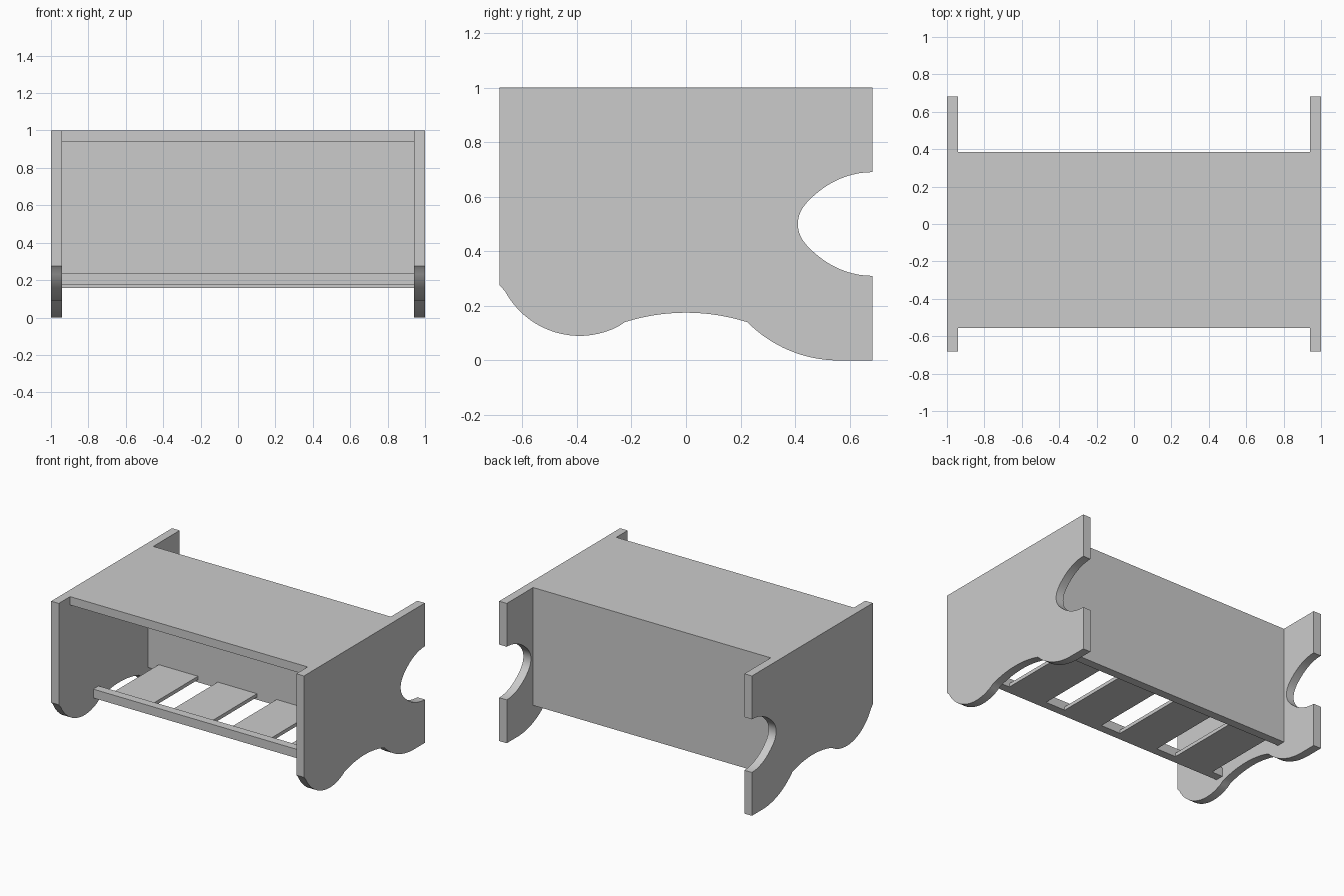
import bpy, bmesh
from math import atan2, cos, sin, tau
from mathutils import Vector
from mathutils.geometry import interpolate_bezier

if "Cube" in bpy.data.objects:
    bpy.data.objects.remove(bpy.data.objects["Cube"])


def box(name, x, y, z):
    """Box from (min, max) ranges."""
    bm = bmesh.new()
    bmesh.ops.create_cube(bm, size=1)
    for v in bm.verts:
        v.co = [r[0] if c < 0 else r[1] for c, r in zip(v.co, (x, y, z))]
    me = bpy.data.meshes.new(name)
    bm.to_mesh(me)
    bm.free()
    ob = bpy.data.objects.new(name, me)
    bpy.context.collection.objects.link(ob)
    return ob


def arc(start, end, lowest, radius, up, n=14):
    """Circle arc from start to end; 'lowest' is its extreme point, up=1 if the centre is above it."""
    cy, cz = lowest[0], lowest[1] + up * radius
    a0 = atan2(start[1] - cz, start[0] - cy)
    a1 = atan2(end[1] - cz, end[0] - cy)
    d = (a1 - a0 + tau / 2) % tau - tau / 2
    pts = [(cy + radius * cos(a0 + d * i / n), cz + radius * sin(a0 + d * i / n)) for i in range(n + 1)]
    pts[0], pts[-1] = start, end
    return pts


def bezier(*p, n=11):
    return [(v.x, v.y) for v in interpolate_bezier(*[Vector(q) for q in p], n)]


# Side panel outline (y, z): rounded hand notch at the back, scalloped foot below
half_notch = (bezier((.683, .69), (.60, .69), (.525, .655), (.47, .605))
              + bezier((.47, .605), (.43, .57), (.41, .54), (.41, .50))[1:])
notch = half_notch + [(y, 1 - z) for y, z in reversed(half_notch[:-1])]
heel = arc((.56, 0), (.225, .14), (.56, 0), .47, 1)
arch = arc((.225, .14), (-.225, .14), (0, .175), .74, -1)
toe = arc((-.225, .14), (-.683, .275), (-.39, .09), .31, 1, 20)
outline = [(-.683, 1), (.683, 1)] + notch + [(.683, 0)] + heel + arch[1:] + toe[1:]

bm = bmesh.new()
face = bm.faces.new([bm.verts.new((.94, y, z)) for y, z in outline])
ext = bmesh.ops.extrude_face_region(bm, geom=[face], use_keep_orig=True)
for v in ext["geom"]:
    if isinstance(v, bmesh.types.BMVert):
        v.co.x = 1
bmesh.ops.recalc_face_normals(bm, faces=bm.faces[:])
mesh = bpy.data.meshes.new("side_panels")
bm.to_mesh(mesh)
bm.free()
sides = bpy.data.objects.new("side_panels", mesh)
bpy.context.collection.objects.link(sides)
bpy.context.view_layer.objects.active = sides
sides.select_set(True)
bpy.ops.object.shade_smooth_by_angle(angle=.45)
sides.modifiers.new("mirror", 'MIRROR')

# Boards spanning the two sides
span = (-.94, .94)
box("top_board", span, (-.555, .385), (.94, 1))
box("back_board", span, (.325, .385), (.157, .94))
box("front_rail", span, (-.293, -.233), (.175, .238))

# Shelf slats between rail and back
for i in range(4):
    cx = (i - 1.5) * .466
    box(f"shelf_slat_{i + 1}", (cx - .155, cx + .155), (-.233, .325), (.175, .20))
